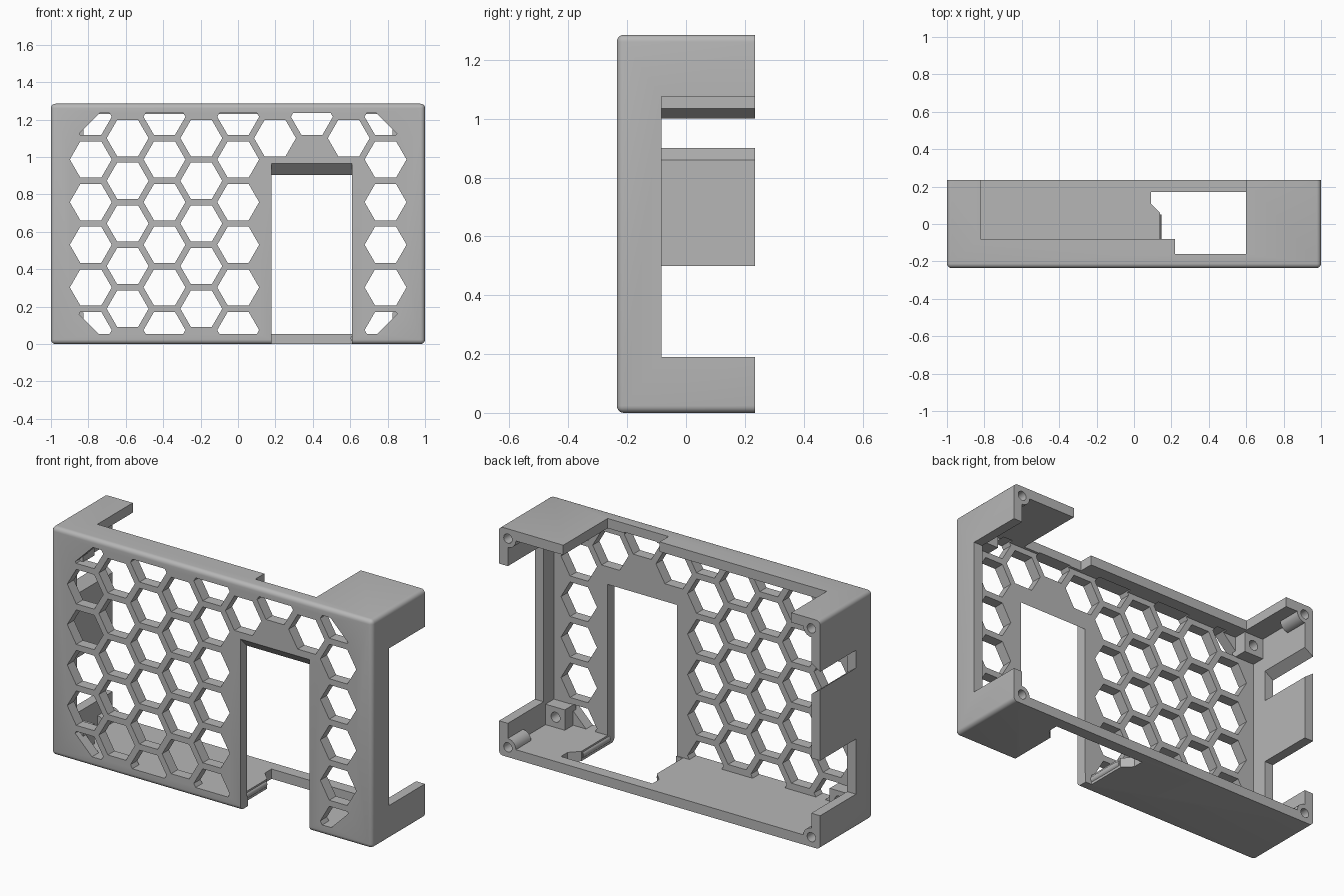
import bpy, bmesh, math

if "Cube" in bpy.data.objects:
    bpy.data.objects.remove(bpy.data.objects["Cube"])

grey = bpy.data.materials.new("plain_grey")
grey.diffuse_color = (0.47, 0.47, 0.47, 1)
grey.use_nodes = True
grey.node_tree.nodes["Principled BSDF"].inputs["Base Color"].default_value = grey.diffuse_color


def place(axis, u, v, w):
    return {"x": (w, u, v), "y": (u, w, v), "z": (u, v, w)}[axis]


def prisms(name, outlines, axis, lo, hi):
    """Extrude one or more 2D outlines along an axis into one object."""
    bm = bmesh.new()
    for pts in outlines:
        a = [bm.verts.new(place(axis, u, v, lo)) for u, v in pts]
        b = [bm.verts.new(place(axis, u, v, hi)) for u, v in pts]
        bm.faces.new(a)
        bm.faces.new(b[::-1])
        for i in range(len(pts)):
            j = (i + 1) % len(pts)
            bm.faces.new((a[j], a[i], b[i], b[j]))
    bmesh.ops.recalc_face_normals(bm, faces=bm.faces)
    me = bpy.data.meshes.new(name)
    bm.to_mesh(me)
    bm.free()
    me.materials.append(grey)
    ob = bpy.data.objects.new(name, me)
    bpy.context.collection.objects.link(ob)
    return ob


def rect(u0, u1, v0, v1):
    return [(u0, v0), (u1, v0), (u1, v1), (u0, v1)]


def circle(u, v, r, n=24):
    return [(u + r * math.cos(2 * math.pi * i / n), v + r * math.sin(2 * math.pi * i / n)) for i in range(n)]


def apply_mod(ob, mod):
    bpy.context.view_layer.objects.active = ob
    bpy.ops.object.modifier_apply(modifier=mod.name)


def combine(ob, tool, op="DIFFERENCE"):
    m = ob.modifiers.new("bool", "BOOLEAN")
    m.operation, m.solver, m.object = op, "EXACT", tool
    apply_mod(ob, m)
    bpy.data.objects.remove(tool)


def clip(pts, a, b, c):
    """Keep the part of a polygon where a*u + b*v <= c."""
    out = []
    for p, q in zip(pts, pts[1:] + pts[:1]):
        dp, dq = a * p[0] + b * p[1] - c, a * q[0] + b * q[1] - c
        if dp <= 0:
            out.append(p)
        if dp * dq < 0:
            t = dp / (dp - dq)
            out.append((p[0] + t * (q[0] - p[0]), p[1] + t * (q[1] - p[1])))
    return out


H, F, B = 1.285, -0.235, 0.235      # height, front, back
T, PLATE = 0.055, -0.175            # wall thickness, inside of front plate

# Outer body, rounded everywhere except around the open back
case = prisms("case_shell", [rect(-1, 1, 0, H)], "y", F, B)
bm = bmesh.new()
bm.from_mesh(case.data)
edges = [e for e in bm.edges if not all(v.co.y > 0 for v in e.verts)]
bmesh.ops.bevel(bm, geom=edges, offset=0.024, segments=5, profile=0.5, affect="EDGES")
bm.to_mesh(case.data)
bm.free()

# Hollow inside
combine(case, prisms("cavity", [rect(-1 + T, 1 - T, T, H - T)], "y", PLATE, 0.4))

# Right wall opening, left wall lower opening and chamfered slot
combine(case, prisms("right_opening", [rect(-0.083, 0.4, 0.19, 1.075)], "x", 0.9, 1.1))
combine(case, prisms("left_opening", [rect(-0.083, 0.4, 0.19, 0.5)], "x", -1.1, -0.9))
slot = [(-1.05, 0.9), (-1, 0.9), (-0.945, 0.86), (-0.9, 0.86),
        (-0.9, 1.035), (-0.945, 1.035), (-1, 1.0), (-1.05, 1.0)]
combine(case, prisms("left_slot", [slot], "y", -0.083, 0.4))

# Stepped opening in the top wall
step = [(-0.82, 0.4), (-0.82, -0.08), (0.22, -0.08), (0.22, -0.16), (0.6, -0.16), (0.6, 0.4)]
combine(case, prisms("top_opening", [step], "z", 1.15, 1.4))

# Doorway with sloped lintel, running into the floor opening
door = [(-0.3, -0.1), (-0.3, 1.03), (-0.235, 0.965), (-0.175, 0.905), (-0.15, 0.88), (-0.15, -0.1)]
combine(case, prisms("doorway", [door], "x", 0.18, 0.61))
half = [(0.14, -0.17), (0.14, 0.06), (0.09, 0.11), (0.09, 0.17)]
floor_cut = half + [(0.75 - x, y) for x, y in half[::-1]]
combine(case, prisms("floor_opening", [floor_cut], "z", -0.1, 0.1))

# Honeycomb grille
cells = []
R, DX, DZ = 0.112, 0.197, 0.228
for col in range(9):
    cx = -0.787 + col * DX
    for row in range(6):
        cz = 0.075 + row * DZ + (DZ / 2 if col % 2 else 0)
        if cz > 1.25 or (col in (5, 6, 7) and cz < 1.05):
            continue
        hexa = [(cx + R * math.cos(k * math.pi / 3), cz + R * math.sin(k * math.pi / 3)) for k in range(6)]
        hexa = clip(clip(hexa, 0, -1, -T), 0, 1, H - 0.05)
        for sx in (-1, 1):              # corners stay solid for the posts
            hexa = clip(hexa, sx, -1, 0.69)
            hexa = clip(hexa, sx, 1, 0.69 + H)
        cells.append(hexa)
combine(case, prisms("grille_holes", cells, "y", -0.3, -0.15))

# Corner screw bosses at the back and square posts behind the front plate
corners = [(sx, sz) for sx in (-1, 1) for sz in (0, 1)]


def corner_z(top, z):
    return H - z if top else z


for sx, top in corners:
    boss = prisms("boss", [circle(sx * 0.945, corner_z(top, 0.055), 0.05)], "y", 0.1, B)
    combine(case, boss, "UNION")
    x0, x1 = sorted((sx * 0.825, sx * 0.96))
    z0, z1 = sorted((corner_z(top, 0.04), corner_z(top, 0.17)))
    combine(case, prisms("post", [rect(x0, x1, z0, z1)], "y", -0.2, -0.1), "UNION")
holes = [circle(sx * 0.945, corner_z(t, 0.055), 0.026) for sx, t in corners]
combine(case, prisms("boss_holes", holes, "y", 0.12, 0.4))
holes = [circle(sx * 0.883, corner_z(t, 0.113), 0.028) for sx, t in corners]
combine(case, prisms("post_holes", holes, "y", -0.18, 0.0))

# Slim round rails along both sides of the floor opening
rails = prisms("floor_rails", [circle(x, 0.03, 0.02, 16) for x in (0.128, 0.622)], "y", -0.19, 0.05)

for ob in (case, rails):
    bpy.ops.object.select_all(action="DESELECT")
    ob.select_set(True)
    bpy.context.view_layer.objects.active = ob
    bpy.ops.object.shade_smooth_by_angle(angle=math.radians(30))
